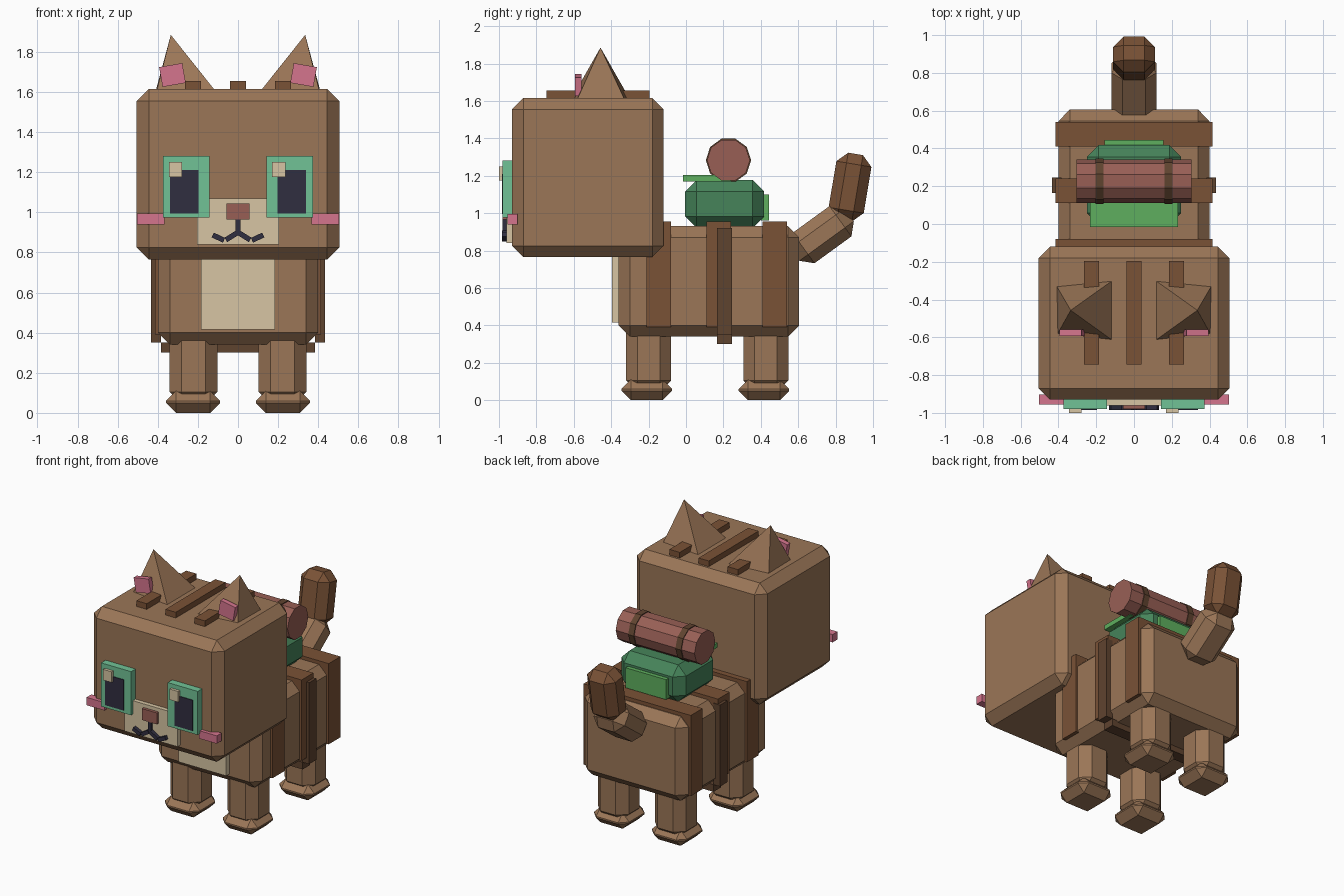
import bpy, bmesh, math
from mathutils import Vector

if "Cube" in bpy.data.objects:
    bpy.data.objects.remove(bpy.data.objects["Cube"])


def srgb(r, g, b):
    def f(c):
        c /= 255
        return c / 12.92 if c <= 0.04045 else ((c + 0.055) / 1.055) ** 2.4
    return (f(r), f(g), f(b), 1)


def mat(name, *rgb):
    m = bpy.data.materials.new(name)
    m.diffuse_color = srgb(*rgb)
    m.use_nodes = True
    m.node_tree.nodes["Principled BSDF"].inputs["Base Color"].default_value = m.diffuse_color
    return m


FUR = mat("fur_brown", 155, 118, 87)
STRIPE = mat("stripe_brown", 122, 82, 54)
STRAP = mat("strap_dark_brown", 95, 67, 47)
CREAM = mat("cream", 215, 197, 163)
EYE = mat("eye_green", 113, 194, 150)
DARK = mat("near_black", 48, 46, 64)
PINK = mat("pink", 213, 117, 141)
BAG = mat("bag_green", 70, 132, 90)
FLAP = mat("light_green", 94, 175, 94)
ROSE = mat("rose_brown", 152, 95, 85)


def finish(name, bm, m, loc=(0, 0, 0), rot=(0, 0, 0)):
    bmesh.ops.recalc_face_normals(bm, faces=bm.faces)
    me = bpy.data.meshes.new(name)
    bm.to_mesh(me)
    bm.free()
    me.materials.append(m)
    ob = bpy.data.objects.new(name, me)
    ob.location = loc
    ob.rotation_euler = [math.radians(a) for a in rot]
    bpy.context.collection.objects.link(ob)
    return ob


def block(name, m, center, size, bevel=0, rot=(0, 0, 0)):
    bm = bmesh.new()
    bmesh.ops.create_cube(bm, size=1)
    bmesh.ops.scale(bm, vec=size, verts=bm.verts)
    if bevel:
        bmesh.ops.bevel(bm, geom=bm.edges[:], offset=bevel, segments=1,
                        affect='EDGES', profile=0.5)
    return finish(name, bm, m, center, rot)


def span(name, m, x, y, z, bevel=0):
    """Block given by its (min, max) range on each axis."""
    return block(name, m, [(a + b) / 2 for a, b in (x, y, z)],
                 [b - a for a, b in (x, y, z)], bevel)


def cylinder_x(name, m, center, radius, length, sides=10):
    bm = bmesh.new()
    bmesh.ops.create_cone(bm, cap_ends=True, segments=sides, radius1=radius,
                          radius2=radius, depth=length)
    return finish(name, bm, m, center, (0, 90, 0))


# Head and body
span("head", FUR, (-.505, .505), (-.93, -.12), (.765, 1.615), .06)
span("body", FUR, (-.40, .40), (-.36, .605), (.34, .93), .06)
span("chest_patch", CREAM, (-.185, .185), (-.395, -.34), (.415, .80))

# Body stripes
for y in (-.145, .175, .475):
    span("body_stripe", STRIPE, (-.415, .415), (y - .065, y + .065), (.39, .955))

# Head stripes
for x in (-.225, 0, .225):
    span("head_stripe", STRIPE, (x - .04, x + .04), (-.745, -.195), (1.59, 1.655))

# Face
span("muzzle", CREAM, (-.205, .205), (-.96, -.91), (.84, 1.07))
span("nose", ROSE, (-.058, .058), (-.98, -.94), (.965, 1.045))
span("mouth_line", DARK, (-.012, .012), (-.98, -.95), (.885, .97))

for s, side in ((-1, "left"), (1, "right")):
    block(side + "_mouth_inner", DARK, (s * .033, -.97, .88), (.065, .03, .026), 0, (0, s * 32, 0))
    block(side + "_mouth_outer", DARK, (s * .098, -.97, .874), (.062, .03, .026), 0, (0, -s * 25, 0))
    # Eyes
    block(side + "_eye", EYE, (s * .258, -.95, 1.128), (.232, .06, .305))
    block(side + "_pupil", DARK, (s * .268, -.97, 1.103), (.142, .03, .215))
    hx = .203 if s > 0 else -.312
    block(side + "_eye_glint", CREAM, (hx, -.98, 1.213), (.066, .04, .075))
    block(side + "_cheek", PINK, (s * .435, -.928, .967), (.138, .053, .055))
    # Ear: pyramid leaning outward
    bm = bmesh.new()
    base = [bm.verts.new((s * x, y, 1.6)) for x, y in
            ((.412, -.325), (.108, -.295), (.108, -.62), (.407, -.585))]
    tip = bm.verts.new((s * .335, -.457, 1.885))
    bm.faces.new(base)
    for i in range(4):
        bm.faces.new((base[i], base[(i + 1) % 4], tip))
    finish(side + "_ear", bm, FUR)
    block(side + "_inner_ear", PINK, (s * .327, -.575, 1.685), (.117, .035, .10), 0, (0, s * 10, 0))
    # Legs and paws
    for y, end in ((-.20, "front"), (.427, "back")):
        span(f"{side}_{end}_leg", FUR, sorted((s * .102, s * .342)),
             (y - .12, y + .12), (.045, .42), .06)
        block(f"{side}_{end}_paw", FUR, (s * .224, y - .01, .055), (.27, .27, .11), .05)
    # Strap running down the flank
    span(side + "_side_strap", STRAP, sorted((s * .385, s * .435)), (.165, .245), (.35, .92))

span("belly_strap", STRAP, (-.385, .385), (.165, .245), (.30, .35))

# Tail
block("tail_base", FUR, (0, .727, .885), (.24, .36, .20), .058, (36, 0, 0))
block("tail_tip", STRIPE, (0, .877, 1.139), (.22, .19, .36), .055, (-9.5, 0, 0))

# Backpack with flap, pocket and bedroll
span("backpack", BAG, (-.25, .25), (-.005, .417), (.92, 1.178), .062)
span("backpack_flap", FLAP, (-.233, .233), (-.015, .24), (1.17, 1.203))
span("backpack_pocket", FLAP, (-.157, .157), (.40, .445), (.96, 1.10))
cylinder_x("bedroll", ROSE, (0, .227, 1.283), .115, .61)
for s in (-1, 1):
    cylinder_x("bedroll_band", STRAP, (s * .183, .227, 1.283), .121, .043)
